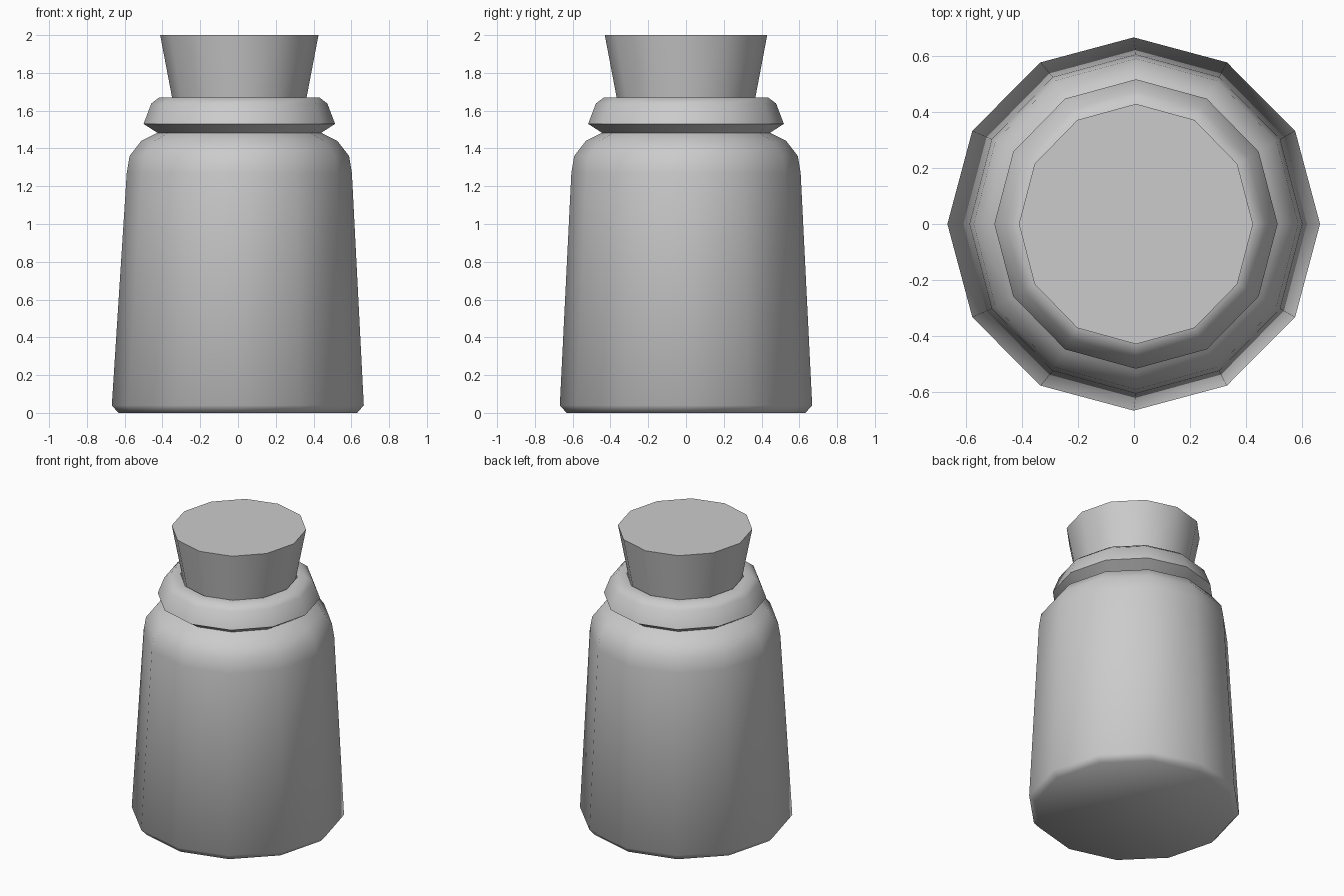
import bpy, bmesh, math

if "Cube" in bpy.data.objects:
    bpy.data.objects.remove(bpy.data.objects["Cube"])

SIDES = 12


def lathe(name, profile):
    """Revolve (radius, z, x_radius, x_shift) rings into a capped twelve-sided solid."""
    bm = bmesh.new()
    rings = []
    for r, z, rx, dx in profile:
        ring = []
        for i in range(SIDES):
            a = 2 * math.pi * i / SIDES
            ring.append(bm.verts.new((dx + rx * math.cos(a), r * math.sin(a), z)))
        rings.append(ring)
    for low, high in zip(rings, rings[1:]):
        for i in range(SIDES):
            j = (i + 1) % SIDES
            bm.faces.new((low[i], low[j], high[j], high[i]))
    bm.faces.new(rings[0][::-1])
    bm.faces.new(rings[-1])
    bmesh.ops.recalc_face_normals(bm, faces=bm.faces)
    mesh = bpy.data.meshes.new(name)
    bm.to_mesh(mesh)
    bm.free()
    obj = bpy.data.objects.new(name, mesh)
    bpy.context.collection.objects.link(obj)
    bpy.ops.object.select_all(action='DESELECT')
    obj.select_set(True)
    bpy.context.view_layer.objects.active = obj
    bpy.ops.object.shade_smooth_by_angle(angle=math.radians(60))
    return obj


def upper(r, z):
    """Upper rings are slightly narrower in x and nudged sideways."""
    return (r, z, r - 0.011, 0.007)


# Jar: chamfered foot, tapered wall, shoulder, neck groove, lip and mouth
lathe("jar_body", [
    (0.632, 0.0, 0.632, -0.001),
    (0.668, 0.04, 0.667, -0.001),
    upper(0.607, 1.27),
    upper(0.592, 1.36),
    upper(0.53, 1.44),
    upper(0.445, 1.483),
    upper(0.518, 1.53),
    upper(0.477, 1.638),
    upper(0.435, 1.67),
    upper(0.375, 1.67),
    upper(0.365, 1.58),
])

# Stopper: flared plug seated in the mouth
lathe("stopper", [upper(0.352, 1.59), upper(0.43, 2.0)])
